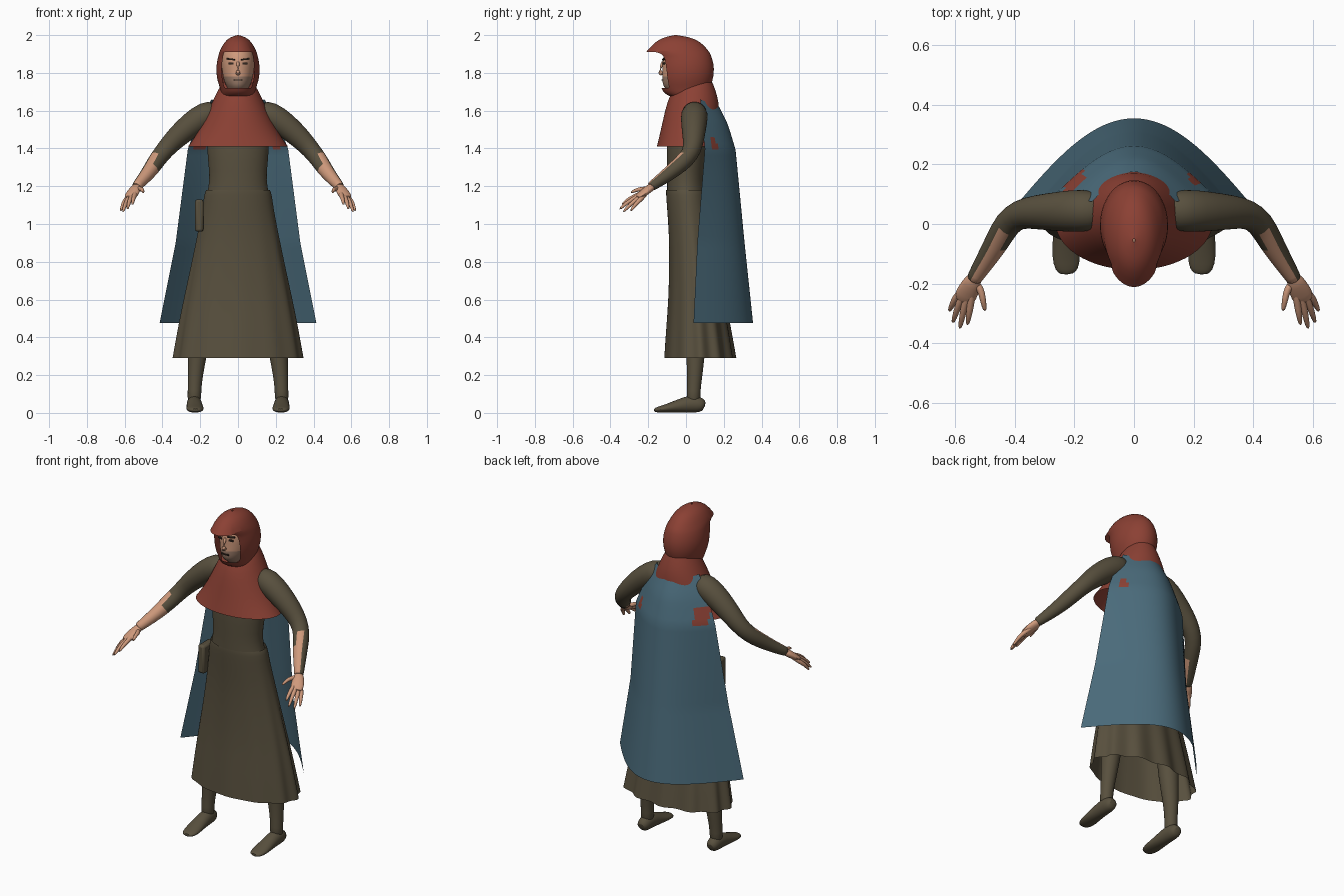
import bpy, bmesh
from math import sin, cos, pi, sqrt
from mathutils import Vector

if "Cube" in bpy.data.objects:
    bpy.data.objects.remove(bpy.data.objects["Cube"], do_unlink=True)


def material(name, rgb):
    m = bpy.data.materials.new(name)
    m.use_nodes = True
    m.diffuse_color = (*rgb, 1)
    bsdf = m.node_tree.nodes["Principled BSDF"]
    bsdf.inputs["Base Color"].default_value = (*rgb, 1)
    bsdf.inputs["Roughness"].default_value = 0.9
    return m


RED = material("red wool", (0.26, 0.052, 0.034))
BLUE = material("blue wool", (0.068, 0.145, 0.195))
BROWN = material("olive brown cloth", (0.098, 0.08, 0.048))
SKIN = material("skin", (0.62, 0.32, 0.2))
STUBBLE = material("stubble", (0.33, 0.2, 0.14))
DARK = material("dark hair", (0.035, 0.022, 0.016))
parts = []


def grid(name, rows, mats, closed=True, caps=False, smooth=1, keep=None, paint=None):
    """Skin a list of point rows; keep and paint are rules on each face."""
    bm = bmesh.new()
    vs = [[bm.verts.new(p) for p in r] for r in rows]
    n = len(rows[0])
    for i in range(len(rows) - 1):
        for j in range(n if closed else n - 1):
            k = (j + 1) % n
            if keep is None or keep(i, j):
                bm.faces.new((vs[i][j], vs[i][k], vs[i + 1][k], vs[i + 1][j]))
    if caps:
        bm.faces.new(vs[0])
        bm.faces.new(vs[-1])
    bmesh.ops.recalc_face_normals(bm, faces=bm.faces)
    if paint:
        for f in bm.faces:
            f.material_index = paint(f.calc_center_median(), f.normal)
    bmesh.ops.delete(bm, geom=[v for v in bm.verts if not v.link_faces], context='VERTS')
    me = bpy.data.meshes.new(name)
    bm.to_mesh(me)
    bm.free()
    for m in mats:
        me.materials.append(m)
    ob = bpy.data.objects.new(name, me)
    bpy.context.collection.objects.link(ob)
    if smooth:
        ob.modifiers.new("smooth", 'SUBSURF').levels = smooth
        ob.modifiers["smooth"].render_levels = smooth
    parts.append(ob)
    return ob


def rings(sections, n=32, fold=None):
    """Upright oval rings from (z, half width, front y, back y)."""
    out = []
    for z, a, yf, yb in sections:
        row = []
        for j in range(n):
            t = 2 * pi * (j + 0.5) / n
            s = 1 + (fold(t, z) if fold else 0)
            row.append((a * s * sin(t), (yf + yb) / 2 - (yb - yf) / 2 * s * cos(t), z))
        out.append(row)
    return out


def tube(name, path, mats, n=12, **kw):
    """Tube along (x, y, z, side radius, up radius)."""
    pts = [Vector(p[:3]) for p in path]
    rows = []
    for i, p in enumerate(pts):
        d = (pts[min(i + 1, len(pts) - 1)] - pts[max(i - 1, 0)]).normalized()
        side = d.cross(Vector((0, 0, 1)))
        side = Vector((1, 0, 0)) if side.length < 0.3 else side.normalized()
        up = side.cross(d)
        ra, rb = path[i][3], path[i][-1]
        row = [p + side * ra * cos(2 * pi * j / n) + up * rb * sin(2 * pi * j / n) for j in range(n)]
        rows.append([(v.x, v.y, max(v.z, 0)) for v in row])
    return grid(name, rows, mats, caps=True, **kw)


def box(name, loc, size, mat, turn=0, roll=0, bevel=0):
    bm = bmesh.new()
    bmesh.ops.create_cube(bm, size=1)
    bmesh.ops.scale(bm, vec=size, verts=bm.verts)
    me = bpy.data.meshes.new(name)
    bm.to_mesh(me)
    bm.free()
    me.materials.append(mat)
    ob = bpy.data.objects.new(name, me)
    ob.location, ob.rotation_euler = loc, (0, roll, turn)
    bpy.context.collection.objects.link(ob)
    if bevel:
        b = ob.modifiers.new("bevel", 'BEVEL')
        b.width, b.segments = bevel, 2
    parts.append(ob)


# Head and face
grid("head", rings([(1.6, .06, -.04, .08), (1.69, .06, -.06, .07), (1.715, .05, -.112, .08),
                    (1.74, .07, -.125, .09), (1.78, .08, -.126, .1), (1.83, .087, -.123, .1),
                    (1.88, .087, -.128, .1), (1.94, .07, -.09, .08), (1.965, .02, -.03, .02)]),
     [SKIN, STUBBLE], caps=True,
     paint=lambda c, n: int(c.z < 1.775))
tube("nose", [(0, -.118, 1.865, .009), (0, -.134, 1.83, .011), (0, -.142, 1.803, .017),
              (0, -.122, 1.79, .012)], [SKIN], n=8)
for s in (-1, 1):
    box("eye", (s * .036, -.117, 1.85), (.026, .009, .01), DARK, s * .2)
    box("eyebrow", (s * .038, -.119, 1.872), (.044, .009, .008), DARK, s * .22, -s * .12)
box("mouth", (0, -.125, 1.762), (.05, .009, .007), DARK)

# Hood: the opening is left out below the brow row
HN = 48
grid("hood", rings([(2.0, .004, -.06, -.05), (1.99, .04, -.115, .02), (1.965, .073, -.165, .08),
                    (1.91, .1, -.212, .125), (1.895, .103, -.165, .132), (1.85, .114, -.16, .147),
                    (1.80, .116, -.152, .149), (1.755, .108, -.145, .14), (1.72, .095, -.13, .125),
                    (1.69, .088, -.118, .115), (1.67, .085, -.07, .1)], HN),
     [RED], keep=lambda i, j: not (3 <= i <= 7 and cos(2 * pi * (j + 1) / HN) > .64))

# Shoulder mantle
grid("mantle", rings([(1.75, .08, -.03, .14), (1.72, .1, -.065, .152), (1.65, .135, -.1, .175),
                      (1.55, .18, -.122, .178), (1.47, .222, -.14, .174), (1.41, .265, -.155, .17)], 40), [RED])

# Tunic body and skirt with hanging folds, deeper at the hem and the back
grid("tunic_body", rings([(1.64, .12, -.06, .11), (1.55, .16, -.09, .12), (1.4, .168, -.105, .12),
                          (1.27, .15, -.1, .1), (1.2, .155, -.1, .1), (1.15, .168, -.1, .11)]), [BROWN])


def fold(t, z):
    depth = max(0, (1.1 - z) / .8)
    return depth * (.022 - .016 * cos(t)) * sin(12 * t + 1) * 1.5


grid("skirt", rings([(1.18, .168, -.105, .115), (1.165, .178, -.106, .12), (1.08, .188, -.1, .13),
                     (.95, .213, -.09, .15), (.8, .242, -.088, .172), (.6, .284, -.092, .205),
                     (.45, .312, -.104, .232), (.29, .338, -.114, .258)], 72, fold), [BROWN])
box("hip_pouch", (-.205, -.01, 1.045), (.044, .11, .17), BROWN, bevel=.012)

# Cape: bowed sheet from (z, half width, edge y, back y), with mantle showing through two gaps
KEYS = [(1.66, .14, .075, .175), (1.55, .205, .085, .22), (1.4, .265, .1, .262),
        (.9, .33, .06, .31), (.475, .415, .04, .355)]
cape_rows = []
STEPS, COLS = 36, 40
for i in range(STEPS + 1):
    z = KEYS[0][0] + (KEYS[-1][0] - KEYS[0][0]) * i / STEPS
    k = next(k for k in range(len(KEYS) - 1) if z >= KEYS[k + 1][0] - 1e-6)
    f = (KEYS[k][0] - z) / (KEYS[k][0] - KEYS[k + 1][0])
    w, ye, yb = [KEYS[k][m] * (1 - f) + KEYS[k + 1][m] * f for m in (1, 2, 3)]
    row = []
    for j in range(COLS + 1):
        u = 2 * j / COLS - 1
        bow = cos(u * pi / 2)
        row.append((u * w, ye + (yb - ye) * bow, z - .04 * bow * (1 - i / STEPS) ** 8))
    cape_rows.append(row)


def cape_gap(c, n):
    big = abs(c.x + .2) < .032 and 1.4 < c.z < 1.5
    small = abs(c.x - .2) < .015 and 1.4 < c.z < 1.46
    return int(big or small)


grid("cape", cape_rows, [BLUE, RED], closed=False, smooth=0, paint=cape_gap)

# Arms, hands, legs and feet on both sides
ARM = [(.1, .045, 1.595, .06), (.17, .045, 1.58, .074), (.25, .042, 1.525, .068),
       (.33, .04, 1.455, .058), (.385, .034, 1.395, .05), (.425, .005, 1.345, .047),
       (.46, -.06, 1.29, .042), (.5, -.125, 1.24, .034), (.532, -.175, 1.205, .027),
       (.54, -.19, 1.195, .026)]
FINGERS = {"thumb": [(.515, -.215, 1.185), (.5, -.295, 1.165)],
           "index_finger": [(.548, -.262, 1.148), (.56, -.342, 1.1)],
           "middle_finger": [(.567, -.262, 1.14), (.586, -.355, 1.075)],
           "ring_finger": [(.583, -.252, 1.133), (.61, -.335, 1.06)],
           "little_finger": [(.595, -.238, 1.13), (.622, -.295, 1.065)]}
LEG = [(.19, .05, .8, .07), (.2, .05, .45, .062), (.215, .05, .3, .05), (.226, .047, .2, .041),
       (.231, .04, .11, .035), (.231, .04, .05, .04)]
FOOT = [(.232, .1, .035, .022, .02), (.232, .085, .042, .037, .04), (.231, .03, .05, .042, .05),
        (.23, -.04, .036, .043, .036), (.228, -.11, .022, .05, .022), (.226, -.155, .016, .04, .015),
        (.225, -.17, .014, .02, .008)]
for s, side in ((1, "left"), (-1, "right")):
    def flip(path):
        return [(p[0] * s, *p[1:]) for p in path]

    inner = Vector((-.66 * s, -.7, .12))

    def sleeve_paint(c, n):
        return int(abs(c.x) > .43 and n.dot(inner) > .05)

    tube(side + "_arm", flip(ARM), [BROWN, SKIN], n=20, paint=sleeve_paint)
    tube(side + "_palm", flip([(.53, -.17, 1.205, .024, .022), (.548, -.205, 1.18, .034, .022),
                               (.565, -.24, 1.152, .04, .018), (.575, -.265, 1.138, .03, .01)]), [SKIN])
    for finger, (knuckle, tip) in FINGERS.items():
        mid = [(a + b) / 2 for a, b in zip(knuckle, tip)]
        mid[2] += .01
        tube(side + "_" + finger, flip([(.54, -.195, 1.187, .015), (*knuckle, .014),
                                        (*mid, .0115), (*tip, .007)]), [SKIN], n=8)
    tube(side + "_leg", flip(LEG), [BROWN], n=16)
    tube(side + "_foot", flip(FOOT), [BROWN], n=14)

# Smooth shading with sharp edges kept
bpy.ops.object.select_all(action='DESELECT')
for ob in parts:
    ob.select_set(True)
bpy.context.view_layer.objects.active = parts[0]
bpy.ops.object.shade_smooth_by_angle(angle=0.8)
